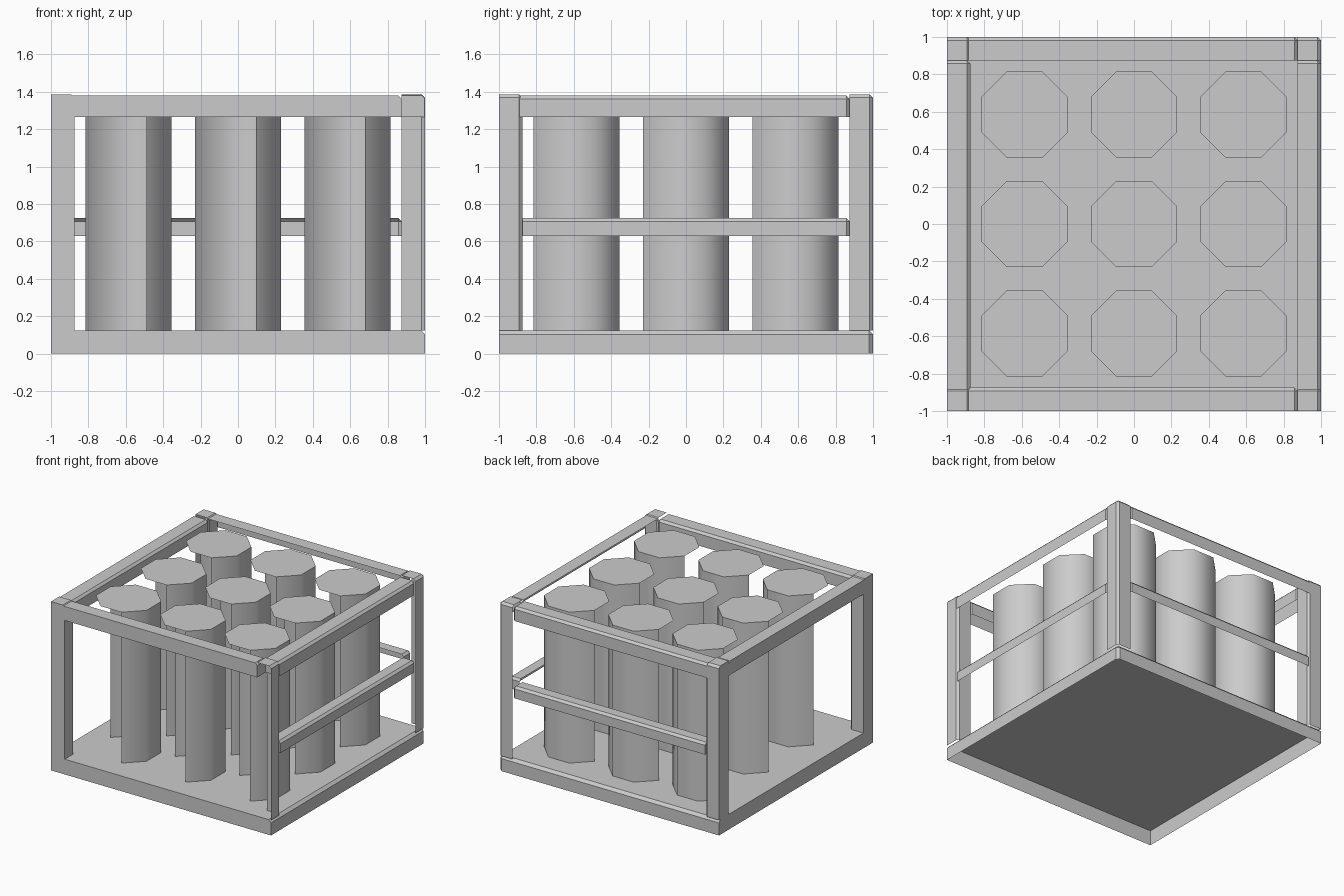
import bpy, bmesh, math
from mathutils import Vector

if "Cube" in bpy.data.objects:
    bpy.data.objects.remove(bpy.data.objects["Cube"])

grey = bpy.data.materials.new("plain grey")
grey.diffuse_color = (0.6, 0.6, 0.6, 1)
grey.use_nodes = True
grey.node_tree.nodes["Principled BSDF"].inputs["Base Color"].default_value = grey.diffuse_color


def finish(bm, name):
    mesh = bpy.data.meshes.new(name)
    bm.to_mesh(mesh)
    bm.free()
    mesh.materials.append(grey)
    ob = bpy.data.objects.new(name, mesh)
    bpy.context.collection.objects.link(ob)
    return ob


LEFT, FRONT, BELOW = (-1, 0, 0), (0, -1, 0), (0, 0, -1)


def bar(name, lo, hi, open_sides=(), bevel=0.018):
    """Box chamfered between its +x, +y and +z sides; open underneath."""
    lo, hi = Vector(lo), Vector(hi)
    bm = bmesh.new()
    bmesh.ops.create_cube(bm, size=1)
    for v in bm.verts:
        v.co = Vector((lo[i] + (v.co[i] + 0.5) * (hi[i] - lo[i]) for i in range(3)))
    bm.normal_update()
    edges = [e for e in bm.edges
             if all(max(f.normal) > 0.9 for f in e.link_faces)]
    bmesh.ops.bevel(bm, geom=edges, offset=bevel, segments=1, affect='EDGES')
    bm.normal_update()
    gone = [f for f in bm.faces
            if any(f.normal.dot(Vector(s)) > 0.99 for s in (BELOW, *open_sides))]
    bmesh.ops.delete(bm, geom=gone, context='FACES')
    return finish(bm, name)


IN, TOP, FLOOR = 0.875, 1.387, 0.125

# Base tray, hollow underneath
bar("base", (-1, -1, 0), (1, 1, FLOOR), bevel=0.022)

# Corner posts
bar("post_front_left", (-1, -1, FLOOR), (-IN, -IN, TOP))
bar("post_front_right", (IN, -1, FLOOR), (1, -IN, TOP), [FRONT, LEFT])
bar("post_back_left", (-1, IN, FLOOR), (-IN, 1, TOP), [FRONT])
bar("post_back_right", (IN, IN, FLOOR), (1, 1, TOP), [FRONT, LEFT])

# Top rails, reaching over the chamfers of the posts they start from
START = -0.89
bar("top_rail_front", (START, -1, 1.265), (IN, -IN, 1.38))
bar("top_rail_back", (START, IN, 1.265), (IN, 1, 1.38), [FRONT])
bar("top_rail_left", (-1, START, 1.265), (-IN, IN, 1.38))
bar("top_rail_right", (IN, START, 1.265), (1, IN, 1.38), [LEFT])

# Middle rails on the right and back, open on the inside
bar("mid_rail_right", (0.9, -IN, 0.63), (1, IN, 0.725), [LEFT])
bar("mid_rail_back", (-IN, 0.9, 0.63), (IN, 1, 0.725), [FRONT])

# Nine octagonal canisters with capped tops, open on the front-left sides
R = 0.23 / math.cos(math.pi / 8)
for row in range(3):
    for col in range(3):
        cx, cy = (col - 1) * 0.585, (row - 1) * 0.585
        bm = bmesh.new()
        ring = [(cx + R * math.cos((k + 0.5) * math.pi / 4),
                 cy + R * math.sin((k + 0.5) * math.pi / 4)) for k in range(8)]
        low = [bm.verts.new((x, y, FLOOR)) for x, y in ring]
        high = [bm.verts.new((x, y, 1.365)) for x, y in ring]
        bm.faces.new(high)
        for k in range(8):
            if k in (3, 4, 5):      # left, front-left and front sides
                continue
            j = (k + 1) % 8
            bm.faces.new((low[k], low[j], high[j], high[k]))
        ob = finish(bm, f"canister_{row + 1}_{col + 1}")
        bpy.ops.object.select_all(action='DESELECT')
        ob.select_set(True)
        bpy.context.view_layer.objects.active = ob
        bpy.ops.object.shade_smooth_by_angle(angle=math.radians(50))
